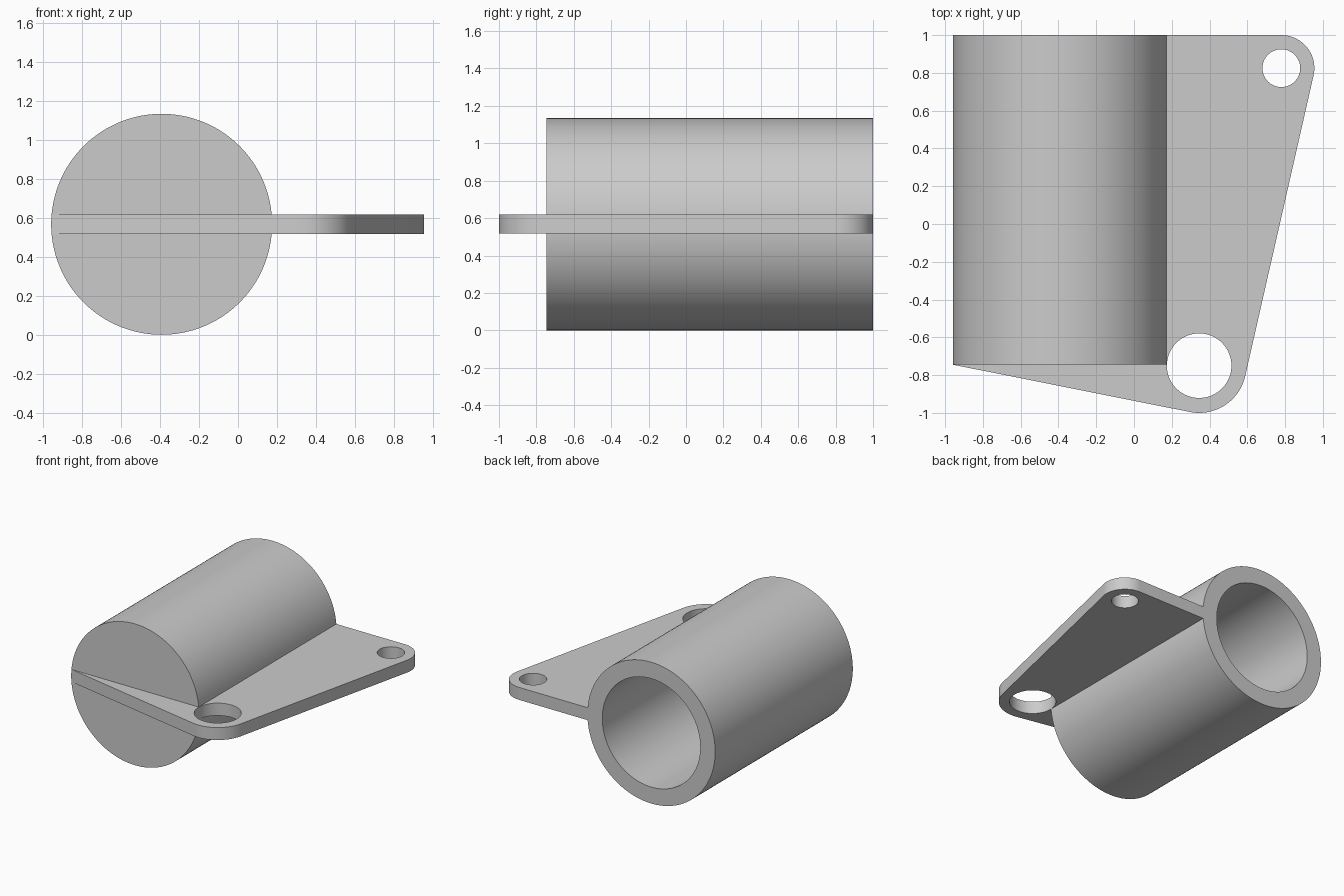
import bpy, bmesh
from math import cos, sin, pi, radians
from mathutils import Vector
from mathutils.geometry import convex_hull_2d

if "Cube" in bpy.data.objects:
    bpy.data.objects.remove(bpy.data.objects["Cube"])

CX, R, BORE = -0.392, 0.567, 0.435        # barrel axis x, outer and bore radius
Y0, Y1 = -0.745, 1.0                      # barrel ends
LUG_A = (0.345, -0.75, 0.25, 0.171)       # x, y, lug radius, hole radius
LUG_B = (0.78, 0.825, 0.175, 0.1)


def circle(x, y, r, n=96):
    return [(x + r * cos(2 * pi * i / n), y + r * sin(2 * pi * i / n)) for i in range(n)]


def prism(name, outline, low, high, axis='Z'):
    """Extrude a closed outline: (x, y) along z, or (x, z) along y."""
    bm = bmesh.new()
    put = (lambda u, v: (u, v, low)) if axis == 'Z' else (lambda u, v: (u, low, v))
    face = bm.faces.new([bm.verts.new(put(u, v)) for u, v in outline])
    move = Vector((0, 0, high - low)) if axis == 'Z' else Vector((0, high - low, 0))
    new = bmesh.ops.extrude_face_region(bm, geom=[face])['geom']
    bmesh.ops.translate(bm, vec=move, verts=[g for g in new if isinstance(g, bmesh.types.BMVert)])
    bmesh.ops.recalc_face_normals(bm, faces=bm.faces)
    mesh = bpy.data.meshes.new(name)
    bm.to_mesh(mesh)
    bm.free()
    obj = bpy.data.objects.new(name, mesh)
    bpy.context.collection.objects.link(obj)
    return obj


def boolean(target, tool, operation):
    bpy.context.view_layer.objects.active = target
    mod = target.modifiers.new(operation.lower(), 'BOOLEAN')
    mod.operation, mod.solver, mod.object = operation, 'EXACT', tool
    bpy.ops.object.modifier_apply(modifier=mod.name)
    bpy.data.objects.remove(tool)


# Mounting plate: hull around the two lugs and the barrel side
points = [(CX - R + 0.001, Y0), (CX, Y1)]
for x, y, r, _ in (LUG_A, LUG_B):
    points += circle(x, y, r)
outline = [points[i] for i in convex_hull_2d([Vector(p) for p in points])]
plate = prism("mounting_plate", outline, R - 0.049, R + 0.051)

# Lug holes
for x, y, _, hole in (LUG_A, LUG_B):
    boolean(plate, prism("hole_cutter", circle(x, y, hole, 64), 0.3, 0.9), 'DIFFERENCE')

# Barrel joined with the plate, then the blind bore from the back
bracket = prism("barrel_bracket", circle(CX, R, R, 128), Y0, Y1, 'Y')
boolean(bracket, plate, 'UNION')
boolean(bracket, prism("bore_cutter", circle(CX, R, BORE, 128), Y0 + 0.13, Y1 + 0.2, 'Y'), 'DIFFERENCE')

# Smooth round walls, crisp edges
bpy.ops.object.select_all(action='DESELECT')
bracket.select_set(True)
bpy.context.view_layer.objects.active = bracket
bpy.ops.object.shade_smooth_by_angle(angle=radians(30))
